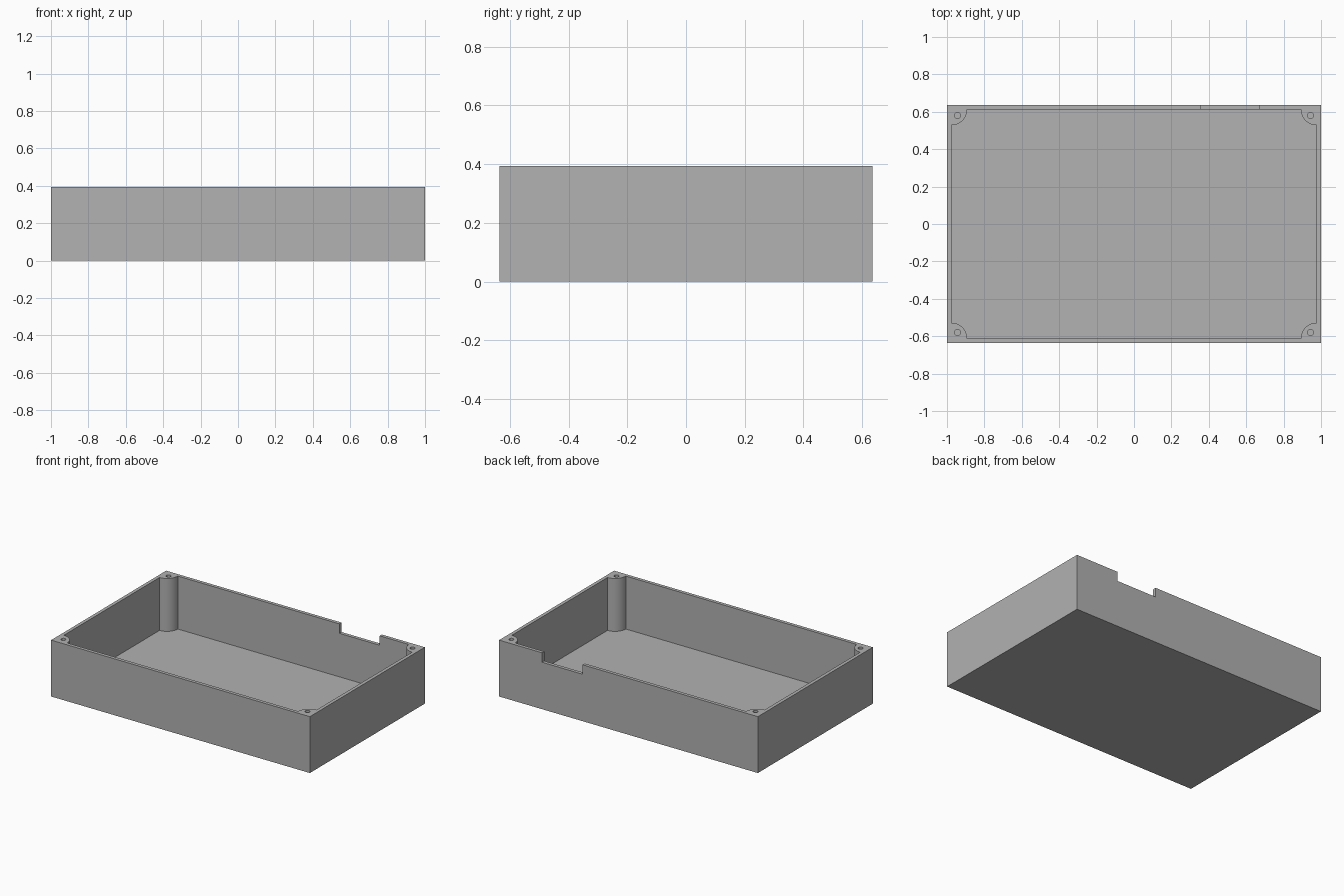
import bpy, bmesh
from math import cos, sin, pi

cube = bpy.data.objects.get("Cube")
if cube:
    bpy.data.objects.remove(cube, do_unlink=True)

# Main dimensions
HALF_X, HALF_Y, HEIGHT = 1.0, 0.635, 0.394
WALL, FLOOR = 0.024, 0.024
POST_R, ARC_STEPS = 0.083, 16
HOLE_X, HOLE_Y, HOLE_R, HOLE_DEPTH = 0.943, 0.58, 0.016, 0.2
CORNERS = [(1, 1), (-1, 1), (-1, -1), (1, -1)]

grey = bpy.data.materials.new("grey plastic")
grey.use_nodes = True
grey.diffuse_color = (0.445, 0.445, 0.445, 1)
grey.node_tree.nodes["Principled BSDF"].inputs["Base Color"].default_value = grey.diffuse_color


def prism(name, outline, z0, z1):
    """Extrude a counter-clockwise outline from z0 to z1."""
    bm = bmesh.new()
    base = bm.faces.new([bm.verts.new((x, y, z0)) for x, y in outline])
    top = bmesh.ops.extrude_face_region(bm, geom=[base])["geom"]
    bmesh.ops.translate(bm, vec=(0, 0, z1 - z0),
                        verts=[v for v in top if isinstance(v, bmesh.types.BMVert)])
    bmesh.ops.recalc_face_normals(bm, faces=bm.faces)
    mesh = bpy.data.meshes.new(name)
    bm.to_mesh(mesh)
    bm.free()
    mesh.materials.append(grey)
    obj = bpy.data.objects.new(name, mesh)
    bpy.context.collection.objects.link(obj)
    return obj


def rectangle(x0, x1, y0, y1):
    return [(x0, y0), (x1, y0), (x1, y1), (x0, y1)]


def circle(cx, cy, r, steps=24):
    return [(cx + r * cos(2 * pi * i / steps), cy + r * sin(2 * pi * i / steps))
            for i in range(steps)]


# Cavity outline: a rectangle whose corners give way to rounded screw posts
cavity_outline = []
for k, (sx, sy) in enumerate(CORNERS):
    cx, cy = sx * (HALF_X - WALL), sy * (HALF_Y - WALL)
    start = 1.5 * pi + k * pi / 2
    for i in range(ARC_STEPS + 1):
        a = start - i * pi / 2 / ARC_STEPS
        cavity_outline.append((cx + POST_R * cos(a), cy + POST_R * sin(a)))

# Solid block and its cutters
box = prism("open_box", rectangle(-HALF_X, HALF_X, -HALF_Y, HALF_Y), 0, HEIGHT)
cutters = [
    prism("cavity_cutter", cavity_outline, FLOOR, HEIGHT + 0.1),
    prism("notch_cutter", rectangle(0.355, 0.668, HALF_Y - 2 * WALL, HALF_Y + 0.1),
          HEIGHT - 0.066, HEIGHT + 0.1),
]
for sx, sy in CORNERS:
    cutters.append(prism("screw_hole_cutter", circle(sx * HOLE_X, sy * HOLE_Y, HOLE_R),
                         HEIGHT - HOLE_DEPTH, HEIGHT + 0.1))

for cutter in cutters:
    cutter.hide_render = True
    mod = box.modifiers.new(cutter.name, "BOOLEAN")
    mod.operation = "DIFFERENCE"
    mod.solver = "EXACT"
    mod.object = cutter

# Bake the cuts and drop the cutters
graph = bpy.context.evaluated_depsgraph_get()
cut_mesh = bpy.data.meshes.new_from_object(box.evaluated_get(graph))
box.modifiers.clear()
box.data = cut_mesh
cut_mesh.materials.clear()
cut_mesh.materials.append(grey)
for poly in cut_mesh.polygons:
    poly.material_index = 0
for cutter in cutters:
    bpy.data.objects.remove(cutter, do_unlink=True)

# Smooth the rounded posts and holes, keep the edges crisp
bpy.ops.object.select_all(action="DESELECT")
box.select_set(True)
bpy.context.view_layer.objects.active = box
bpy.ops.object.shade_smooth_by_angle(angle=pi / 6)
